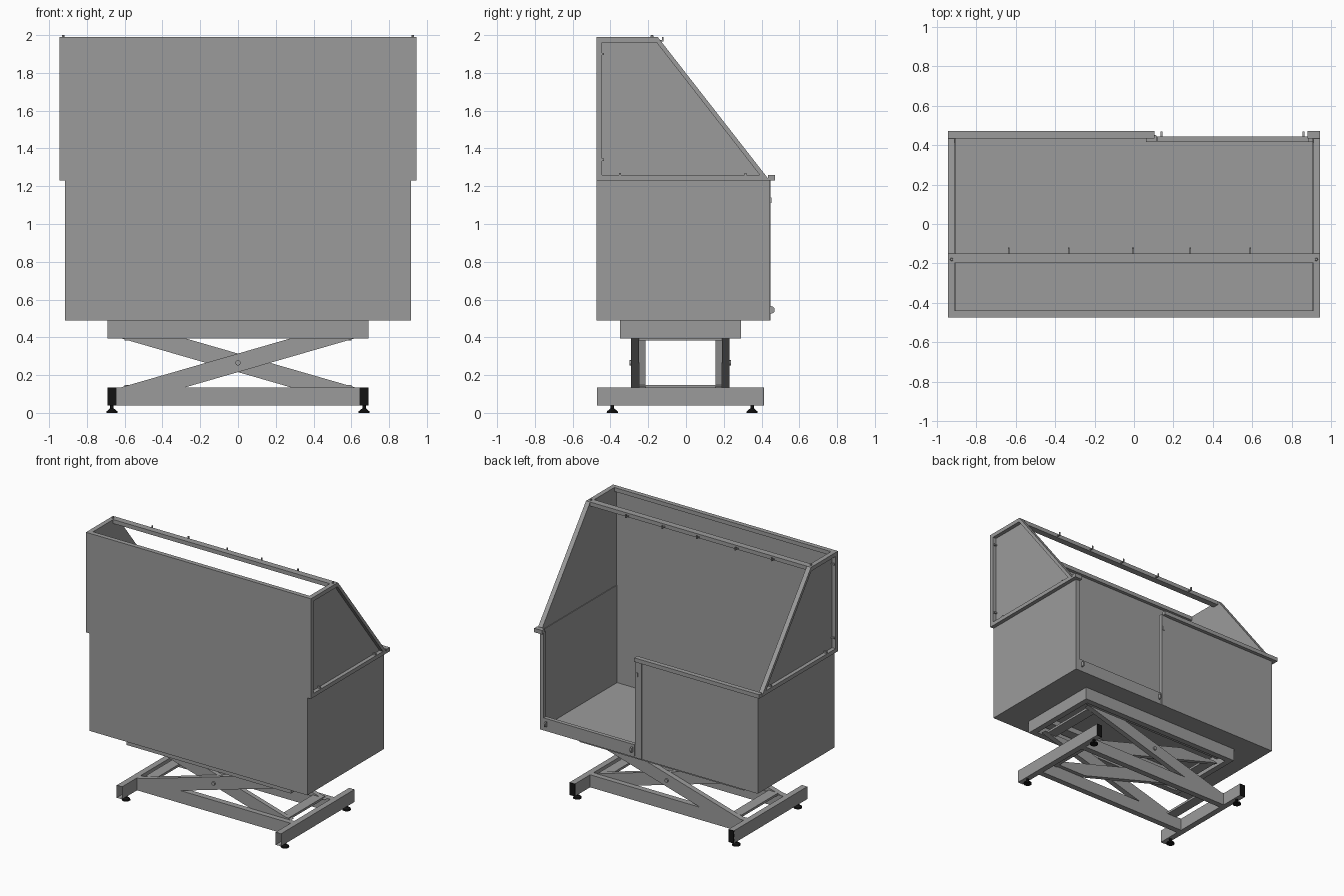
import bpy, bmesh, math
from mathutils import Matrix, Vector

if "Cube" in bpy.data.objects:
    bpy.data.objects.remove(bpy.data.objects["Cube"])


def material(name, colour):
    m = bpy.data.materials.new(name)
    m.use_nodes = True
    m.diffuse_color = colour
    m.node_tree.nodes["Principled BSDF"].inputs["Base Color"].default_value = colour
    return m


STEEL = material("steel grey", (0.33, 0.33, 0.33, 1))
BLACK = material("black rubber", (0.006, 0.006, 0.006, 1))


def finish(name, bm, mat):
    bmesh.ops.recalc_face_normals(bm, faces=bm.faces)
    mesh = bpy.data.meshes.new(name)
    bm.to_mesh(mesh)
    bm.free()
    mesh.materials.append(mat)
    ob = bpy.data.objects.new(name, mesh)
    bpy.context.collection.objects.link(ob)
    return ob


def box(name, x, y, z, mat=STEEL, open_front=False):
    bm = bmesh.new()
    size = [b - a for a, b in (x, y, z)]
    mid = Vector([(a + b) / 2 for a, b in (x, y, z)])
    bmesh.ops.create_cube(bm, size=1, matrix=Matrix.Translation(mid) @ Matrix.Diagonal((*size, 1)))
    if open_front:
        bm.normal_update()
        ends = [f for f in bm.faces if abs(f.normal.y) > 0.9 and f.calc_center_median().y < mid.y]
        bmesh.ops.delete(bm, geom=ends, context='FACES')
    return finish(name, bm, mat)


def prism(name, place, outline, a, b, hole=None):
    """Extrude an outline from a to b, optionally leaving a matching hole."""
    bm = bmesh.new()
    loops = [[[bm.verts.new(place(p, d)) for p in pts] for d in (a, b)]
             for pts in (outline, hole) if pts]
    n = len(outline)
    for near, far in loops:
        for i in range(n):
            j = (i + 1) % n
            bm.faces.new((near[i], near[j], far[j], far[i]))
    for side in (0, 1):
        if hole:
            out, inn = loops[0][side], loops[1][side]
            for i in range(n):
                j = (i + 1) % n
                bm.faces.new((out[i], out[j], inn[j], inn[i]))
        else:
            bm.faces.new(loops[0][side])
    return finish(name, bm, STEEL)


def disc(name, centre, r1, r2, depth, axis='Z', mat=STEEL):
    bm = bmesh.new()
    turn = {'X': Matrix.Rotation(math.pi / 2, 4, 'Y'),
            'Y': Matrix.Rotation(math.pi / 2, 4, 'X'), 'Z': Matrix()}[axis]
    bmesh.ops.create_cone(bm, cap_ends=True, segments=20, radius1=r1, radius2=r2,
                          depth=depth, matrix=Matrix.Translation(centre) @ turn)
    return finish(name, bm, mat)


def along_x(p, d):
    return (d, p[0], p[1])


def along_y(p, d):
    return (p[0], d, p[1])


# Tub shell from thin sheets
box("tub_floor", (-.915, .915), (-.475, .445), (.49, .5))
box("tub_tall_wall", (-.915, .915), (-.475, .465 - .93), (.49, 1.99))
box("tub_low_wall", (-.915, .105), (.435, .445), (.49, 1.23))
box("door_sill", (.12, .885), (.415, .445), (.49, .585))
box("door_post_inner", (.06, .115), (.415, .448), (.49, 1.24))
box("door_post_outer", (.885, .915), (.415, .445), (.49, 1.23))
box("rim_long", (-.945, .105), (.435, .472), (1.23, 1.26))
box("rim_short", (.88, .945), (.435, .472), (1.23, 1.26))
box("top_rail_tall_wall", (-.945, .945), (-.475, -.44), (1.96, 1.99))
box("top_rail_open_side", (-.945, .945), (-.198, -.15), (1.96, 1.99))

# End walls with raised splash guard frames
guard = [(-.475, 1.23), (-.475, 1.99), (-.15, 1.99), (.443, 1.23)]
pane = [(-.445, 1.26), (-.445, 1.96), (-.155, 1.96), (.39, 1.26)]
for s, side in ((1, "left"), (-1, "right")):
    box(f"tub_end_wall_{side}", sorted((s * .905, s * .915)), (-.475, .445), (.49, 1.24))
    prism(f"guard_panel_{side}", along_x, guard, s * .91, s * .916)
    prism(f"guard_frame_{side}", along_x, guard, s * .912, s * .945, pane)
    for y, z in ((-.44, 1.9), (-.44, 1.34), (-.35, 1.265), (.315, 1.265)):
        box(f"panel_clip_{side}", sorted((s * .915, s * .94)), (y - .006, y + .006), (z - .006, z + .006))
    disc(f"rail_bolt_{side}", (s * .925, -.18, 1.995), .008, .006, .01)

# Hooks on the top rail
for x in (-.635, -.33, -.005, .285, .59):
    box("hook_arm", (x - .004, x + .004), (-.15, -.118), (1.966, 1.974))
    box("hook_tip", (x - .004, x + .004), (-.126, -.118), (1.966, 1.99))

# Door latches
for x in (.14, .86):
    disc("latch_tab", (x, .45, .545), .02, .02, .01, 'X')
box("door_catch", (.09, .11), (.445, .452), (1.11, 1.14))

# Lift: upper frame
for x in (-.69, .645):
    box("upper_end_rail", (x, x + .045), (-.35, .29), (.395, .49))
for y in (-.35, .245):
    box("upper_side_rail", (-.69, .69), (y, y + .045), (.395, .49))
for y in (-.29, .155):
    box("upper_arm_track", (-.645, .645), (y, y + .075), (.45, .49))

# Lift: base frame with rubber ends and feet
for x in (-.69, .645):
    box("base_end_rail", (x, x + .045), (-.47, .41), (.04, .135), open_front=True)
    box("rubber_end_cap", (x, x + .045), (.406, .413), (.04, .135), BLACK)
    for y in (-.39, .35):
        disc("foot_pad", (x + .0225, y, .005), .03, .028, .01, mat=BLACK)
        disc("foot_cone", (x + .0225, y, .016), .027, .011, .014, mat=BLACK)
        disc("foot_stem", (x + .0225, y, .032), .009, .009, .02, mat=BLACK)
for y in (-.29, .185):
    box("base_side_rail", (-.645, .645), (y, y + .045), (.04, .135))

# Lift: crossed arms, outer pair and inner pair
arm = [(-.62, .135), (-.28, .135), (.62, .395), (.28, .395)]
for a, b in ((-.29, -.25), (.19, .23)):
    prism("outer_arm", along_y, arm, a, b)
for a, b in ((-.25, -.215), (.155, .19)):
    prism("inner_arm", along_y, [(-x, z) for x, z in arm], a, b)
for y in (-.292, .232):
    disc("arm_pivot", (0, y, .265), .014, .014, .014, 'Y')
for x in (-.56, .56):
    box("arm_cross_bar_low", (x - .04, x + .04), (-.25, .19), (.13, .147))
    box("arm_cross_bar_high", (x - .04, x + .04), (-.25, .19), (.383, .4))
